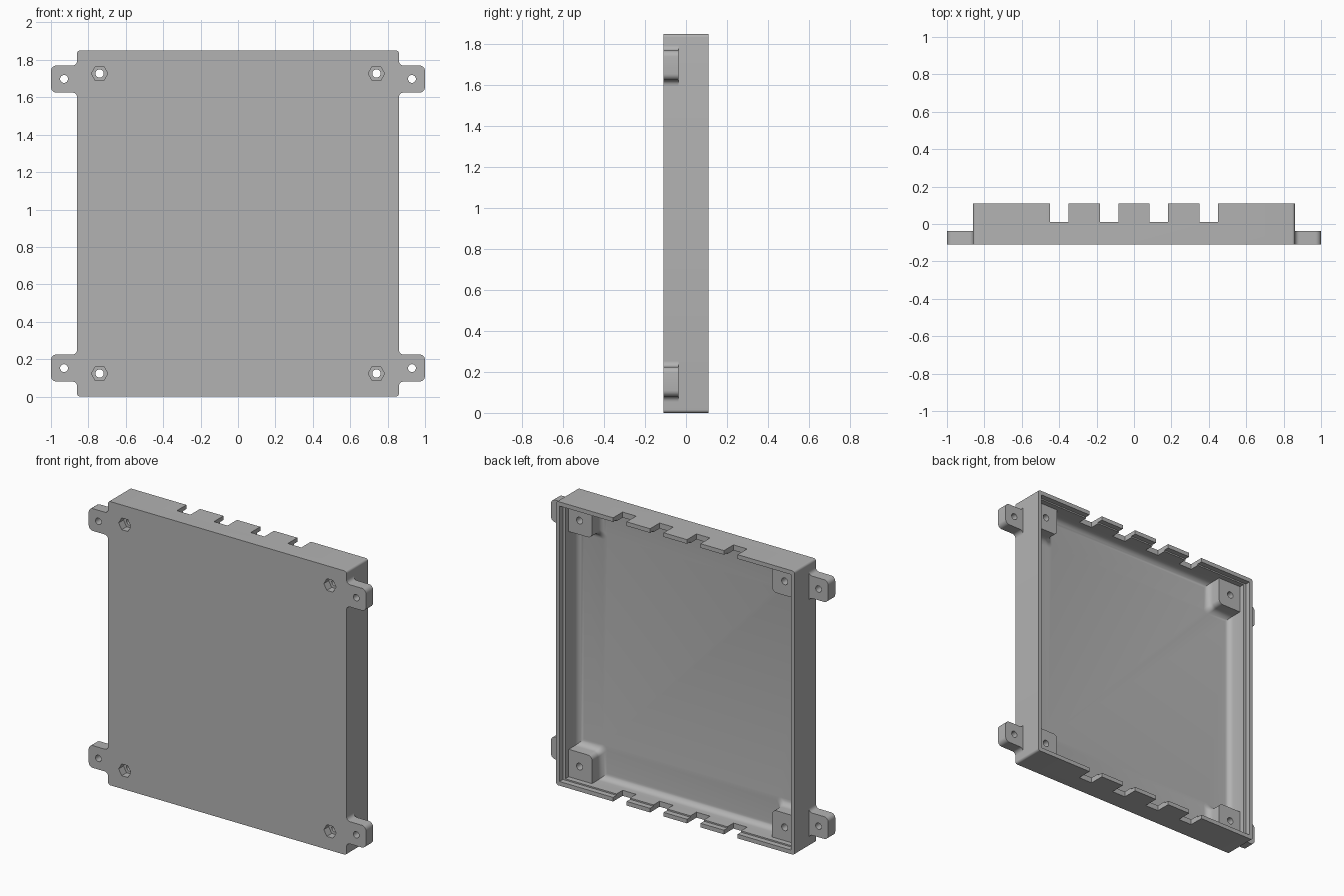
import bpy
import bmesh
from math import sin, cos, pi, radians

if "Cube" in bpy.data.objects:
    bpy.data.objects.remove(bpy.data.objects["Cube"], do_unlink=True)

W, H, D = 0.86, 1.85, 0.11      # half width, height, half depth
FLOOR = -0.06                   # inside face of the front plate
CORNERS = [(sx, top) for sx in (1, -1) for top in (False, True)]

grey = bpy.data.materials.new("plain grey")
grey.use_nodes = True
grey.diffuse_color = (0.45, 0.45, 0.45, 1)
grey.node_tree.nodes["Principled BSDF"].inputs["Base Color"].default_value = (0.45, 0.45, 0.45, 1)


def loft(name, rings):
    """Closed solid through (outline, y) rings; every outline is a list of (x, z)."""
    bm = bmesh.new()
    loops = [[bm.verts.new((x, y, z)) for x, z in outline] for outline, y in rings]
    n = len(loops[0])
    bm.faces.new(loops[0])
    bm.faces.new(loops[-1])
    for a, b in zip(loops, loops[1:]):
        for i in range(n):
            j = (i + 1) % n
            bm.faces.new((a[i], a[j], b[j], b[i]))
    bmesh.ops.recalc_face_normals(bm, faces=bm.faces)
    mesh = bpy.data.meshes.new(name)
    bm.to_mesh(mesh)
    bm.free()
    mesh.materials.append(grey)
    ob = bpy.data.objects.new(name, mesh)
    bpy.context.scene.collection.objects.link(ob)
    return ob


def combine(ob, tool, operation):
    """Apply a boolean and throw the tool away."""
    mod = ob.modifiers.new("bool", "BOOLEAN")
    mod.object, mod.operation, mod.solver = tool, operation, "EXACT"
    graph = bpy.context.evaluated_depsgraph_get()
    graph.update()
    mesh = bpy.data.meshes.new_from_object(ob.evaluated_get(graph))
    ob.modifiers.clear()
    ob.data = mesh
    bpy.data.objects.remove(tool, do_unlink=True)


def arc(cx, cz, r, start, end, n=6):
    return [(cx + r * cos(radians(start + (end - start) * i / n)),
             cz + r * sin(radians(start + (end - start) * i / n))) for i in range(n + 1)]


def polygon(cx, cz, r, n):
    return [(cx + r * cos(2 * pi * i / n), cz + r * sin(2 * pi * i / n)) for i in range(n)]


def box(x0, x1, z0, z1):
    return [(x0, z0), (x1, z0), (x1, z1), (x0, z1)]


def rounded(x0, x1, z0, z1, r):
    return (arc(x1 - r, z1 - r, r, 0, 90) + arc(x0 + r, z1 - r, r, 90, 180)
            + arc(x0 + r, z0 + r, r, 180, 270) + arc(x1 - r, z0 + r, r, 270, 360))


def place(outline, sx, top):
    """Mirror an outline from the lower left corner to another corner."""
    return [(sx * x, H - z if top else z) for x, z in outline]


def fillet(r, n=6):
    """Steps (grow, height) of a concave fillet rising from a flat floor."""
    return [(r * (1 - sin(pi / 2 * i / n)), r * (1 - cos(pi / 2 * i / n))) for i in range(n + 1)]


# Tray body
tray = loft("enclosure_tray", [(rounded(-W, W, 0, H, 0.015), y) for y in (-D, D)])


# Hollow with a lid ledge and a filleted floor
def hollow(tx, tz):
    return box(-W + tx, W - tx, tz, H - tz)


rings = [(hollow(0.042 + g, 0.036 + g), FLOOR + h) for g, h in fillet(0.04)]
rings += [(hollow(0.042, 0.036), 0.075), (hollow(0.025, 0.027), 0.075),
          (hollow(0.025, 0.027), D + 0.05)]
combine(tray, loft("hollow_cutter", rings), "DIFFERENCE")


# Corner screw bosses, flared where they meet the floor
def boss(g):
    x, z, r = 0.65 - g, 0.215 + g, 0.03
    return [(x, 0.015), (0.845, 0.015), (0.845, z)] + arc(x + r, z - r, r, 90, 180)


for sx, top in CORNERS:
    rings = [(place(boss(0.04), sx, top), FLOOR - 0.02)]
    rings += [(place(boss(g), sx, top), FLOOR + h) for g, h in fillet(0.04)]
    rings += [(place(boss(0), sx, top), 0.04)]
    combine(tray, loft("boss_tool", rings), "UNION")

# Screw holes with hexagonal nut pockets on the front
for sx, top in CORNERS:
    for radius, sides, depth in ((0.022, 24, 0.3), (0.044, 6, 0.05)):
        outline = place(polygon(0.74, 0.123, radius, sides), sx, top)
        tool = loft("screw_cutter", [(outline, -D - 0.05), (outline, -D + depth)])
        combine(tray, tool, "DIFFERENCE")

# Vent notches through the top and bottom walls
for x in (-0.4, -0.133, 0.133, 0.4):
    outline = box(x - 0.049, x + 0.049, -0.1, H + 0.1)
    combine(tray, loft("notch_cutter", [(outline, 0.012), (outline, D + 0.1)]), "DIFFERENCE")

# Mounting ears with rounded tips and filleted roots
f = 0.025
ear = ([(W - 0.01, 0.08 - f)] + arc(W + f, 0.08 - f, f, 180, 90)
       + arc(0.97, 0.11, 0.03, -90, 0) + arc(0.97, 0.195, 0.03, 0, 90)
       + arc(W + f, 0.225 + f, f, 270, 180) + [(W - 0.01, 0.225 + f)])
parts = [tray]
for sx, top in CORNERS:
    name = ("upper" if top else "lower") + ("_left" if sx > 0 else "_right") + "_ear"
    outline = place(ear, sx, top)
    ob = loft(name, [(outline, -D), (outline, -0.037)])
    hole = place(polygon(0.93, 0.152, 0.021, 24), sx, top)
    combine(ob, loft("ear_cutter", [(hole, -D - 0.1), (hole, 0.1)]), "DIFFERENCE")
    parts.append(ob)

# Smooth fillets and holes, keep edges sharp
bpy.ops.object.select_all(action="DESELECT")
for ob in parts:
    ob.select_set(True)
bpy.context.view_layer.objects.active = tray
bpy.ops.object.shade_smooth_by_angle(angle=radians(30))
